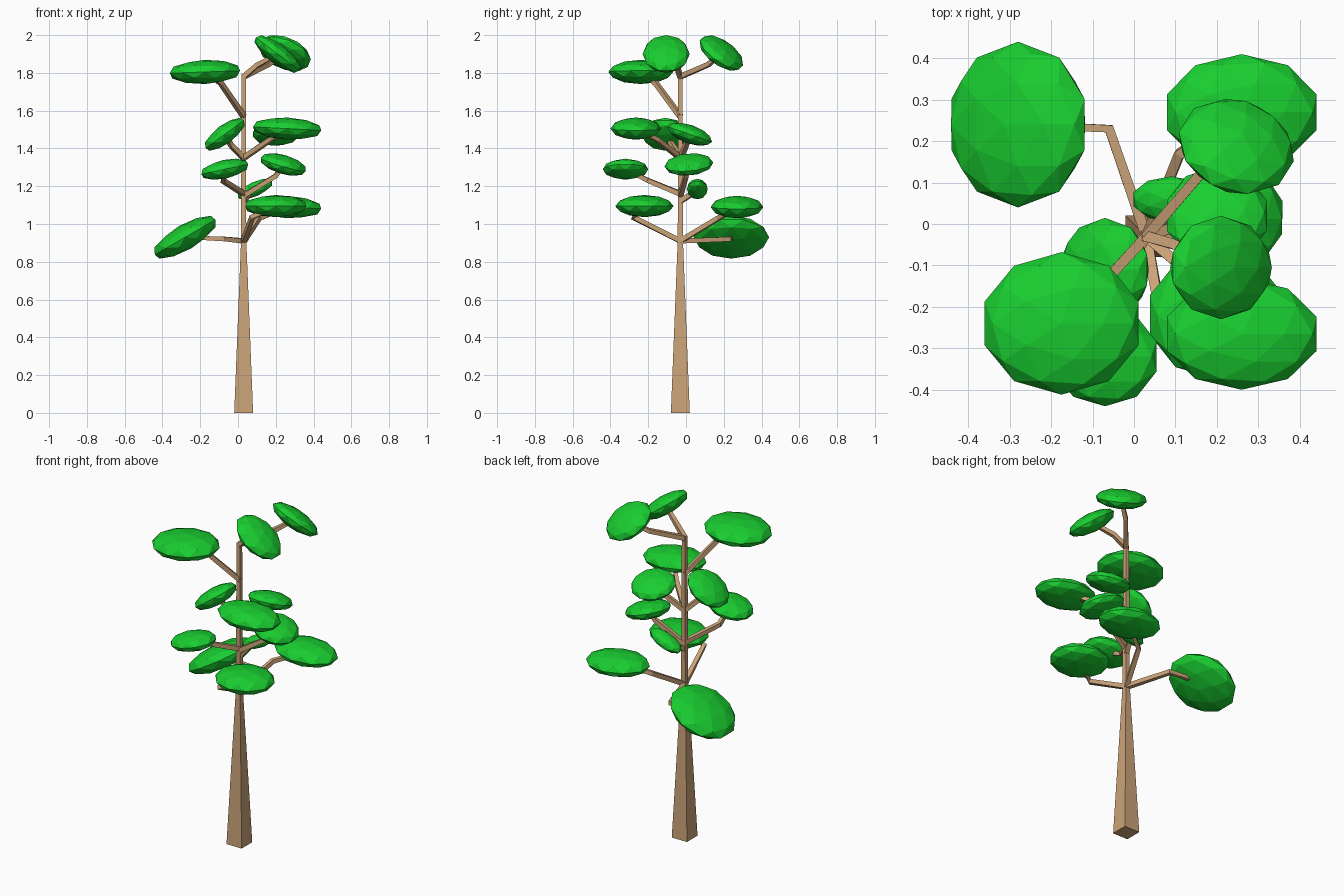
import bpy, bmesh
from math import radians
from mathutils import Vector, Matrix

if "Cube" in bpy.data.objects:
    bpy.data.objects.remove(bpy.data.objects["Cube"])


def material(name, color):
    m = bpy.data.materials.new(name)
    m.diffuse_color = color
    m.use_nodes = True
    m.node_tree.nodes["Principled BSDF"].inputs["Base Color"].default_value = m.diffuse_color
    return m


BARK = material("bark", (0.60, 0.37, 0.19, 1))
GREEN = material("foliage_green", (0.01, 0.62, 0.03, 1))


def finish(name, bm, mat):
    bmesh.ops.recalc_face_normals(bm, faces=bm.faces)
    me = bpy.data.meshes.new(name)
    bm.to_mesh(me)
    bm.free()
    me.materials.append(mat)
    ob = bpy.data.objects.new(name, me)
    bpy.context.collection.objects.link(ob)


def square_tube(name, points, radii):
    """Four-sided tapered tube along a path."""
    pts = [Vector(p) for p in points]
    bm = bmesh.new()
    rings = []
    for i, p in enumerate(pts):
        t = (pts[min(i + 1, len(pts) - 1)] - pts[max(i - 1, 0)]).normalized()
        ref = Vector((0, 1, 0)) if abs(t.z) > 0.99 else Vector((0, 0, 1))
        u = t.cross(ref).normalized()
        v = u.cross(t)
        rings.append([bm.verts.new(p + (u * a + v * b) * radii[i])
                      for a, b in ((1, 1), (-1, 1), (-1, -1), (1, -1))])
    for r, s in zip(rings, rings[1:]):
        for k in range(4):
            bm.faces.new((r[k], r[(k + 1) % 4], s[(k + 1) % 4], s[k]))
    bm.faces.new(rings[0])
    bm.faces.new(rings[-1])
    finish(name, bm, BARK)


def foliage(name, center, rx, ry, tilt, roll):
    """Faceted flattened ball; thickness follows its width."""
    thick = 0.018 + 0.125 * (rx + ry)
    rot = (Matrix.Rotation(radians(tilt), 4, 'Y')
           @ Matrix.Rotation(radians(-roll), 4, 'X'))
    bm = bmesh.new()
    bmesh.ops.create_icosphere(
        bm, subdivisions=2, radius=1,
        matrix=Matrix.Translation(center) @ rot @ Matrix.Diagonal((rx, ry, thick, 1)))
    finish(name, bm, GREEN)


TX, TY = 0.03, -0.03


def limb(name, start_z, elbow_xy, center, rx, ry, tilt=0, roll=0):
    """Bent branch leaving the trunk and ending inside its foliage."""
    c = Vector(center)
    # The elbow sits just below the foliage
    elbow = Vector((*elbow_xy, c.z - min(0.06, (c.z - start_z) / 2)))
    square_tube("branch_" + name, [(TX, TY, start_z), elbow, elbow.lerp(c, 0.75)],
                [0.013, 0.012, 0.01])
    foliage("foliage_" + name, c, rx, ry, tilt, roll)


# Trunk: tapered square column
square_tube("trunk", [(TX, TY, 0), (TX, TY, 0.91), (TX, TY, 1.79)],
            [0.05, 0.014, 0.011])

# Lowest limbs
limb("low_left", 0.91, (-0.06, 0.23), (-0.28, 0.24, 0.93), 0.195, 0.20, -30)
limb("low_back", 0.91, (0.11, 0.17), (0.26, 0.27, 1.09), 0.19, 0.14, 3)
limb("low_front", 0.91, (0.075, -0.28), (0.20, -0.22, 1.095), 0.17, 0.155)

# Middle limbs
limb("twig", 1.12, (0.05, 0.02), (0.09, 0.06, 1.185), 0.105, 0.055, -24)
limb("mid_front", 1.16, (-0.08, -0.20), (-0.07, -0.32, 1.29), 0.133, 0.12, -12)
limb("mid_right", 1.15, (0.20, 0.0), (0.24, 0.015, 1.315), 0.129, 0.13, 16, -5)

# Upper limbs
limb("upper_left", 1.35, (-0.035, -0.07), (-0.07, -0.11, 1.475), 0.131, 0.125, -36)
limb("upper_back", 1.35, (0.12, 0.0), (0.20, 0.02, 1.475), 0.127, 0.125, 0, 19)
limb("upper_front", 1.35, (0.17, -0.15), (0.26, -0.265, 1.505), 0.19, 0.135, 3)

# Crown limbs
limb("crown_left", 1.57, (-0.09, -0.16), (-0.175, -0.24, 1.805), 0.195, 0.172, -2)
limb("crown_front", 1.78, (0.10, -0.05), (0.21, -0.105, 1.90), 0.152, 0.125, 37)
limb("crown_back", 1.78, (0.16, 0.12), (0.247, 0.187, 1.905), 0.148, 0.135, 22, 32)
